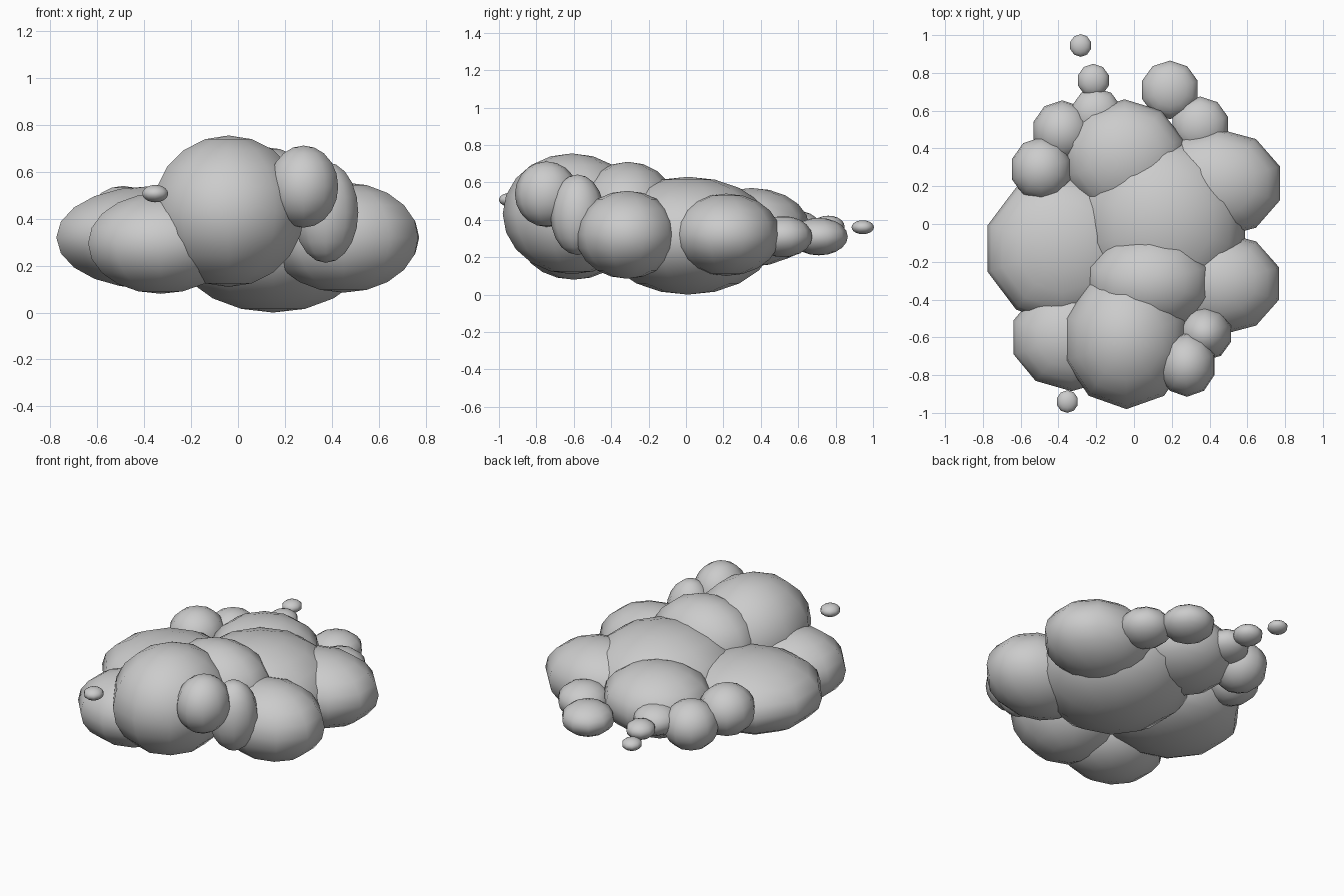
import bpy, bmesh
from mathutils import Vector

# Cloud puffs: name, centre, radii
PUFFS = [
    # main body
    ("puff_core",         (0.15, 0.01, 0.315),   (0.46, 0.47, 0.315)),
    ("puff_crown",        (0.08, -0.31, 0.44),   (0.34, 0.27, 0.27)),
    ("puff_front",        (-0.04, -0.61, 0.432), (0.34, 0.37, 0.323)),
    ("puff_back",         (-0.05, 0.35, 0.36),   (0.33, 0.31, 0.21)),
    ("puff_left",         (-0.38, -0.13, 0.32),  (0.415, 0.40, 0.218)),
    ("puff_front_left",   (-0.33, -0.60, 0.295), (0.325, 0.285, 0.215)),
    ("puff_right",        (0.44, 0.215, 0.32),   (0.35, 0.29, 0.22)),
    ("puff_front_right",  (0.45, -0.315, 0.32),  (0.335, 0.275, 0.235)),
    # small edge puffs
    ("small_front_upper", (0.28, -0.745, 0.537), (0.155, 0.17, 0.175)),
    ("small_front_side",  (0.375, -0.58, 0.427), (0.145, 0.145, 0.215)),
    ("small_left_side",   (-0.49, 0.29, 0.385),  (0.165, 0.17, 0.155)),
    ("small_back_left",   (-0.38, 0.49, 0.335),  (0.16, 0.165, 0.15)),
    ("small_back_right",  (0.35, 0.52, 0.31),    (0.155, 0.155, 0.11)),
    ("small_back_outer",  (0.19, 0.71, 0.31),    (0.155, 0.155, 0.10)),
    ("small_tail_inner",  (-0.20, 0.585, 0.36),  (0.135, 0.135, 0.09)),
    ("small_tail_outer",  (-0.215, 0.76, 0.365), (0.086, 0.088, 0.057)),
    # detached wisps
    ("wisp_front",        (-0.353, -0.94, 0.507), (0.058, 0.06, 0.037)),
    ("wisp_back",         (-0.283, 0.945, 0.36),  (0.058, 0.06, 0.037)),
]


def add_puff(name, centre, radii):
    bm = bmesh.new()
    bmesh.ops.create_uvsphere(bm, u_segments=10, v_segments=10, radius=1)
    bmesh.ops.scale(bm, vec=Vector(radii), verts=bm.verts)
    for face in bm.faces:
        face.smooth = True
    mesh = bpy.data.meshes.new(name)
    bm.to_mesh(mesh)
    bm.free()
    obj = bpy.data.objects.new(name, mesh)
    obj.location = centre
    bpy.context.collection.objects.link(obj)


for puff in PUFFS:
    add_puff(*puff)
